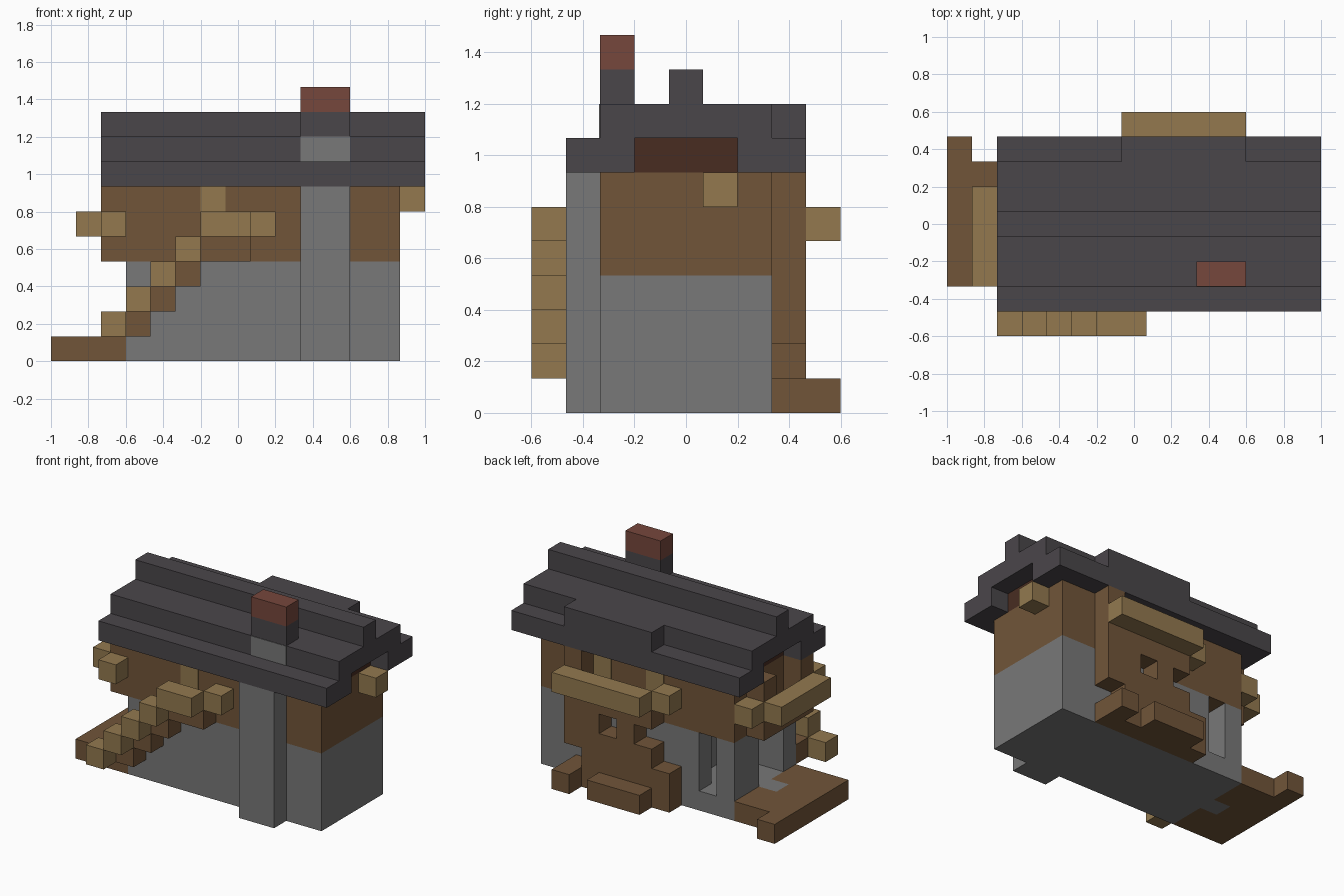
import bpy, bmesh
from mathutils import Matrix, Vector

cube = bpy.data.objects.get("Cube")
if cube:
    bpy.data.objects.remove(cube)

U = 2 / 15                      # size of one block
ORIGIN = Vector((-1, -0.6, 0))  # corner of the block grid


def linear(c):
    c /= 255
    return c / 12.92 if c <= 0.04045 else ((c + 0.055) / 1.055) ** 2.4


def material(name, r, g, b):
    m = bpy.data.materials.new(name)
    color = (linear(r), linear(g), linear(b), 1)
    m.diffuse_color = color
    m.use_nodes = True
    m.node_tree.nodes["Principled BSDF"].inputs["Base Color"].default_value = color
    return m


STONE = material("grey stone", 120, 120, 120)
WOOD = material("brown wood", 113, 85, 57)
TAN = material("tan timber", 147, 121, 79)
SLATE = material("dark slate", 74, 70, 74)
BRICK = material("red brick", 118, 71, 60)
DARK = material("dark brown wood", 72, 44, 33)


def blocks(name, mat, *boxes):
    """One object made of boxes (x0, x1, y0, y1, z0, z1) in block units."""
    bm = bmesh.new()
    for x0, x1, y0, y1, z0, z1 in boxes:
        size = Vector((x1 - x0, y1 - y0, z1 - z0)) * U
        mid = ORIGIN + Vector((x0 + x1, y0 + y1, z0 + z1)) * U / 2
        bmesh.ops.create_cube(bm, size=1, matrix=Matrix.Translation(mid) @ Matrix.Diagonal((*size, 1)))
    mesh = bpy.data.meshes.new(name)
    bm.to_mesh(mesh)
    bm.free()
    mesh.materials.append(mat)
    ob = bpy.data.objects.new(name, mesh)
    bpy.context.collection.objects.link(ob)
    return ob


T = 0.03  # plate thickness in blocks

# Ground floor with an open porch corner
blocks("stone_floor", STONE, (3, 14, 2, 7, 0, 1), (2, 3, 4, 5, 0, 1))
blocks("stone_walls", STONE, (3, 14, 2, 3, 1, 4), (6, 14, 3, 7, 1, 4),
       (5, 6, 6, 7, 1, 4), (3, 4, 5, 7, 1, 4))
blocks("wooden_platform", WOOD, (0, 1, 2, 8, 0, 1), (1, 2, 2, 7, 0, 1),
       (2, 3, 2, 4, 0, 1), (2, 3, 5, 7, 0, 1))

# Upper floor, gable and side balcony
blocks("upper_walls", WOOD, (3, 14, 2, 7, 4, 7))
blocks("attic_gable", DARK, (3, 14, 3, 6, 7, 8))
blocks("side_balcony", WOOD, (2, 3, 2, 6, 4, 5), (2, 3, 2, 3, 5, 7), (2, 3, 5, 6, 5, 7))
blocks("side_railing", TAN, (1, 2, 2, 6, 5, 6), (2, 3, 1, 2, 5, 6), (2, 3, 6, 7, 5, 6))
blocks("gable_bracket", TAN, (14, 15, 5, 6, 6, 7))

# Front stairs: each step has a railing block one place further out
blocks("stair_steps", WOOD, *[(n + 2, n + 3, 1, 2, n, n + 1) for n in (1, 2, 3)], (6, 8, 1, 2, 4, 5))
blocks("stair_railing", TAN, *[(n + 1, n + 2, 0, 1, n, n + 1) for n in (1, 2, 3, 4)],
       (6, 8, 0, 1, 5, 6), (8, 9, 1, 2, 5, 6))
blocks("front_door", TAN, (6, 7, 2 - T, 2, 5, 7))

# Back bay with a small window and balcony
blocks("back_bay", WOOD, (6, 12, 7, 8, 0, 1), (6, 11, 7, 8, 1, 2), (7, 12, 7, 8, 2, 3),
       (8, 9, 7, 8, 3, 4), (10, 12, 7, 8, 3, 4), (7, 12, 7, 8, 4, 5), (11, 12, 7, 8, 5, 7))
blocks("back_sill", WOOD, (7, 10, 8, 9, 0, 1), (11, 12, 8, 9, 0, 1))
blocks("back_railing", TAN, (7, 12, 8, 9, 5, 6), (6, 7, 7, 8, 5, 6))
blocks("back_doors", TAN, (10, 11, 7, 7 + T, 5, 7), (7, 8, 7, 7 + T, 5, 7))

# Stepped roof with a raised dormer
blocks("roof", SLATE, (2, 15, 1, 3, 7, 8), (2, 15, 6, 8, 7, 8), (2, 15, 2, 7, 8, 9),
       (2, 15, 4, 5, 9, 10), (7, 12, 7, 8, 8, 9))

# Chimney
blocks("chimney_base", STONE, (10, 12, 1, 2, 0, 7), (10, 12, 2 - T, 2, 8, 9))
blocks("chimney_stack", SLATE, (10, 12, 2, 3, 9, 10))
blocks("chimney_top", BRICK, (10, 12, 2, 3, 10, 11))
